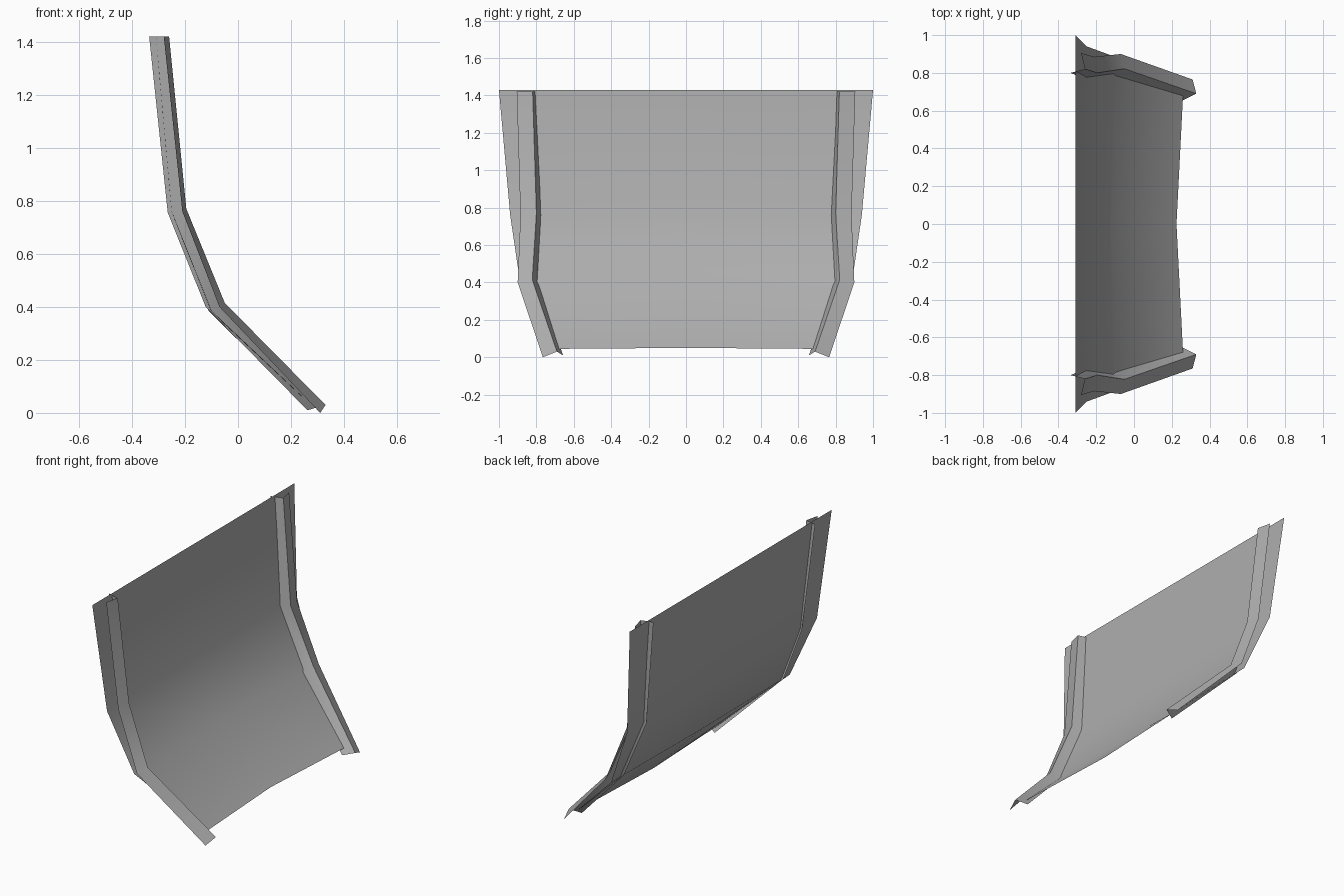
import bpy
import math

cube = bpy.data.objects.get("Cube")
if cube:
    bpy.data.objects.remove(cube, do_unlink=True)

# One plain grey for every part
GREY = (0.42, 0.42, 0.42, 1)
grey = bpy.data.materials.new("plain_grey")
grey.use_nodes = True
grey.diffuse_color = GREY
grey.node_tree.nodes["Principled BSDF"].inputs["Base Color"].default_value = GREY


def loft(name, rows, flip=False):
    """Skin a sheet through rows holding equal numbers of points."""
    n = len(rows[0])
    faces = []
    for r in range(len(rows) - 1):
        for c in range(n - 1):
            a = r * n + c
            quad = (a, a + n, a + n + 1, a + 1)
            faces.append(quad[::-1] if flip else quad)
    mesh = bpy.data.meshes.new(name)
    mesh.from_pydata([p for row in rows for p in row], [], faces)
    mesh.materials.append(grey)
    mesh.shade_smooth()
    mesh.set_sharp_from_angle(angle=math.radians(30))
    obj = bpy.data.objects.new(name, mesh)
    bpy.context.collection.objects.link(obj)
    return obj


# Curved panel: edge x, edge z, half width, backward bow at the middle
panel_rows = []
for x, z, half, bow in [(-0.31, 1.43, 1.0, 0),
                        (-0.25, 0.76, 0.94, 0.003),
                        (-0.10, 0.385, 0.885, 0.012),
                        (0.26, 0.045, 0.69, 0.035)]:
    panel_rows.append([(x, -half, z), (x - bow, 0, z + bow * 0.15), (x, half, z)])
loft("curved_panel", panel_rows)

# Angled rail: outer lip, corner and inner lip at each bend, top to bottom
rail_rows = [
    [(-0.28, 0.905, 1.42), (-0.26, 0.82, 1.42), (-0.335, 0.80, 1.42)],
    [(-0.21, 0.885, 0.76), (-0.195, 0.80, 0.77), (-0.265, 0.77, 0.755)],
    [(-0.07, 0.90, 0.40), (-0.05, 0.822, 0.415), (-0.122, 0.79, 0.40)],
    [(0.31, 0.765, 0.0), (0.33, 0.69, 0.03), (0.262, 0.657, 0.01)],
]
for name, side in (("rear_rail", 1), ("front_rail", -1)):
    rows = [[(x, side * y, z) for x, y, z in row] for row in rail_rows]
    loft(name, rows, flip=side > 0)
